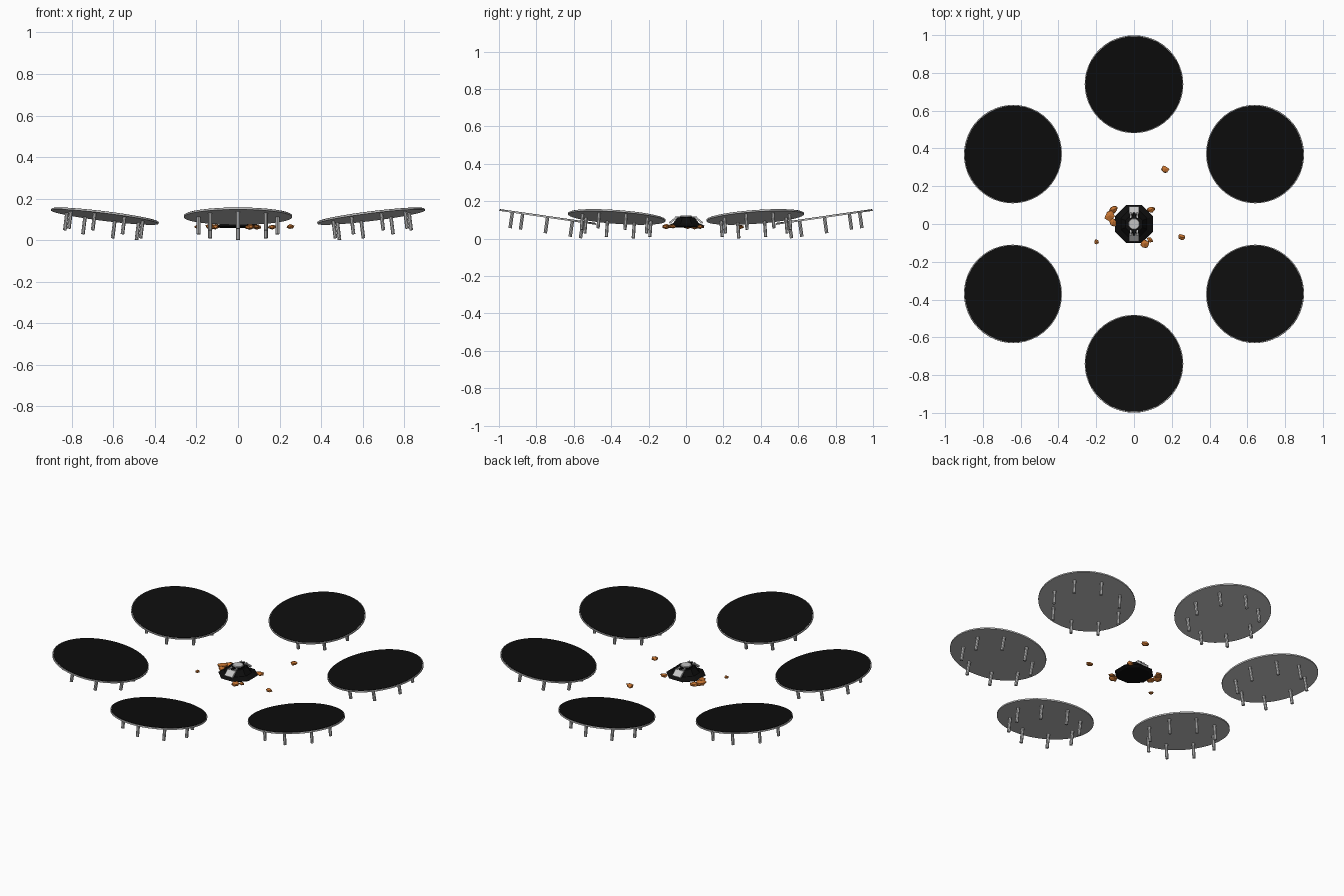
import bpy, math, random
from mathutils import Matrix, Vector

random.seed(4)
if "Cube" in bpy.data.objects:
    bpy.data.objects.remove(bpy.data.objects["Cube"])


def material(name, rgb):
    m = bpy.data.materials.new(name)
    m.use_nodes = True
    colour = (*rgb, 1)
    m.diffuse_color = colour
    m.node_tree.nodes["Principled BSDF"].inputs["Base Color"].default_value = colour
    return m


GREY = material("light grey metal", (0.55, 0.55, 0.55))
BLACK = material("black", (0.004, 0.004, 0.004))
ORANGE = material("orange rock", (0.55, 0.17, 0.03))


def finish(name, mat, matrix):
    ob = bpy.context.object
    ob.name = name
    ob.data.materials.append(mat)
    ob.matrix_world = matrix
    return ob


def cylinder(name, mat, matrix, r1, r2, z0, z1, sides, smooth=False):
    bpy.ops.mesh.primitive_cone_add(vertices=sides, radius1=r1, radius2=r2, depth=z1 - z0)
    ob = finish(name, mat, matrix @ Matrix.Translation((0, 0, (z0 + z1) / 2)))
    if smooth:
        bpy.ops.object.shade_smooth_by_angle()
    return ob


def box(name, mat, matrix, size):
    bpy.ops.mesh.primitive_cube_add(size=1)
    return finish(name, mat, matrix @ Matrix.Diagonal((*size, 1)))


# Six tilted dishes in a ring, each standing on eight posts
TILT = math.radians(8.2)
for i in range(6):
    spin = Matrix.Rotation(math.radians(30 + 60 * i), 4, "Z")
    place = spin @ Matrix.Translation((0.74, 0, 0.115)) @ Matrix.Rotation(-TILT, 4, "Y")
    cylinder("dish_plate", GREY, place, 0.261, 0.261, -0.004, 0.004, 48, True)
    cylinder("dish_top", BLACK, place, 0.257, 0.257, 0.004, 0.006, 48, True)
    for k in range(8):
        post = place @ Matrix.Rotation(k * math.pi / 4, 4, "Z") @ Matrix.Translation((0.19, 0, 0))
        cylinder("dish_post", GREY, post, 0.009, 0.009, -0.087, -0.003, 8)

# Central pod: flat skirt, sloping body and round hatch
turn = Matrix.Rotation(math.pi / 8, 4, "Z")
cylinder("pod_skirt", BLACK, turn, 0.09, 0.108, 0.058, 0.068, 8)
cylinder("pod_shoulder", BLACK, turn, 0.108, 0.08, 0.068, 0.082, 8)
cylinder("pod_body", BLACK, turn, 0.075, 0.05, 0.082, 0.112, 8)
cylinder("pod_hatch_rim", BLACK, Matrix(), 0.037, 0.037, 0.112, 0.118, 16)
cylinder("pod_hatch", GREY, Matrix(), 0.03, 0.028, 0.118, 0.123, 16)

# Grey ramps and side rails on the front and back of the pod
for side in (0, math.pi):
    face = Matrix.Rotation(side, 4, "Z")
    slope = face @ Matrix.Translation((0, -0.071, 0.097)) @ Matrix.Rotation(math.radians(38), 4, "X")
    box("pod_ramp", GREY, slope, (0.052, 0.045, 0.01))
    for x in (-0.017, 0, 0.017):
        bar = face @ Matrix.Translation((x, -0.046, 0.113))
        box("pod_rail", GREY if x else BLACK, bar, (0.009, 0.028, 0.008))

# Loose rocks: x, y, size
ROCKS = [(-0.13, 0.045, 0.035), (-0.108, 0.075, 0.026), (-0.11, 0.01, 0.026),
         (0.09, 0.075, 0.025), (0.058, -0.105, 0.03), (0.085, -0.085, 0.02),
         (0.165, 0.29, 0.024), (0.25, -0.07, 0.024), (-0.2, -0.095, 0.018)]
for x, y, size in ROCKS:
    bpy.ops.mesh.primitive_ico_sphere_add(subdivisions=1, radius=size)
    for v in bpy.context.object.data.vertices:
        v.co *= random.uniform(0.75, 1.15)
    spin = Matrix.Rotation(random.uniform(0, 6), 4, "Z")
    finish("rock", ORANGE, Matrix.Translation((x, y, 0.064)) @ spin @ Matrix.Diagonal((1, 0.8, 0.5, 1)))
